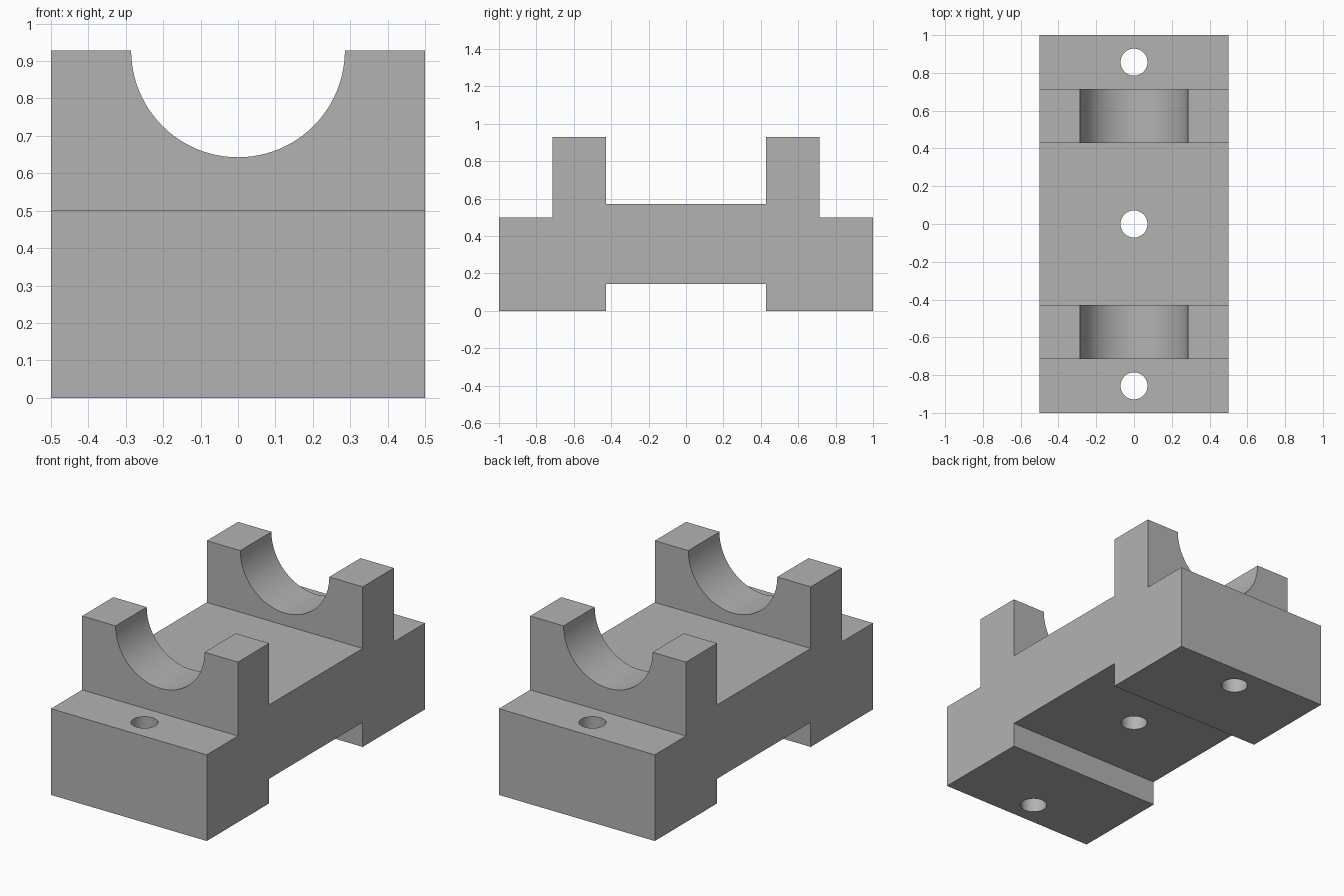
import bpy, bmesh, math
from mathutils import Matrix

U = 1 / 14  # design module: every dimension is a whole number of these

cube = bpy.data.objects.get("Cube")
if cube:
    bpy.data.objects.remove(cube, do_unlink=True)

grey = bpy.data.materials.new("machined_grey")
grey.use_nodes = True
colour = (0.45, 0.45, 0.45, 1)
grey.diffuse_color = colour
grey.node_tree.nodes["Principled BSDF"].inputs["Base Color"].default_value = colour


def add_object(name, bm):
    bmesh.ops.recalc_face_normals(bm, faces=bm.faces)
    mesh = bpy.data.meshes.new(name)
    bm.to_mesh(mesh)
    bm.free()
    mesh.materials.append(grey)
    obj = bpy.data.objects.new(name, mesh)
    bpy.context.collection.objects.link(obj)
    return obj


def cylinder(name, radius, length, centre, turn=0):
    bm = bmesh.new()
    matrix = Matrix.Translation([c * U for c in centre]) @ Matrix.Rotation(turn, 4, "X")
    bmesh.ops.create_cone(bm, cap_ends=True, segments=96, radius1=radius * U,
                          radius2=radius * U, depth=length * U, matrix=matrix)
    return add_object(name, bm)


# Side profile (y, z), mirrored front to back and extruded across the width
half = [(6, 0), (14, 0), (14, 7), (10, 7), (10, 13), (6, 13), (6, 8)]
profile = [(6, 2)] + half
profile += [(-y, z) for y, z in reversed(profile)]
bm = bmesh.new()
side = bm.faces.new([bm.verts.new((-7 * U, y * U, z * U)) for y, z in profile])
extruded = bmesh.ops.extrude_face_region(bm, geom=[side])["geom"]
bmesh.ops.translate(bm, vec=(14 * U, 0, 0),
                    verts=[v for v in extruded if isinstance(v, bmesh.types.BMVert)])
block = add_object("bearing_block", bm)

# Half-round saddle through both uprights, and three vertical bolt holes
cutters = [cylinder("saddle_cutter", 4, 24, (0, 0, 13), math.pi / 2)]
for y in (-12, 0, 12):
    cutters.append(cylinder("bolt_hole_cutter", 1, 12, (0, y, 4)))

bpy.ops.object.select_all(action="DESELECT")
block.select_set(True)
bpy.context.view_layer.objects.active = block
for cutter in cutters:
    cutter.hide_render = True
    cut = block.modifiers.new(cutter.name, "BOOLEAN")
    cut.operation = "DIFFERENCE"
    cut.solver = "EXACT"
    cut.object = cutter
    bpy.ops.object.modifier_apply(modifier=cut.name)
    bpy.data.objects.remove(cutter, do_unlink=True)

# Smooth bores with crisp machined edges
bpy.ops.object.shade_smooth_by_angle(angle=math.radians(30))
